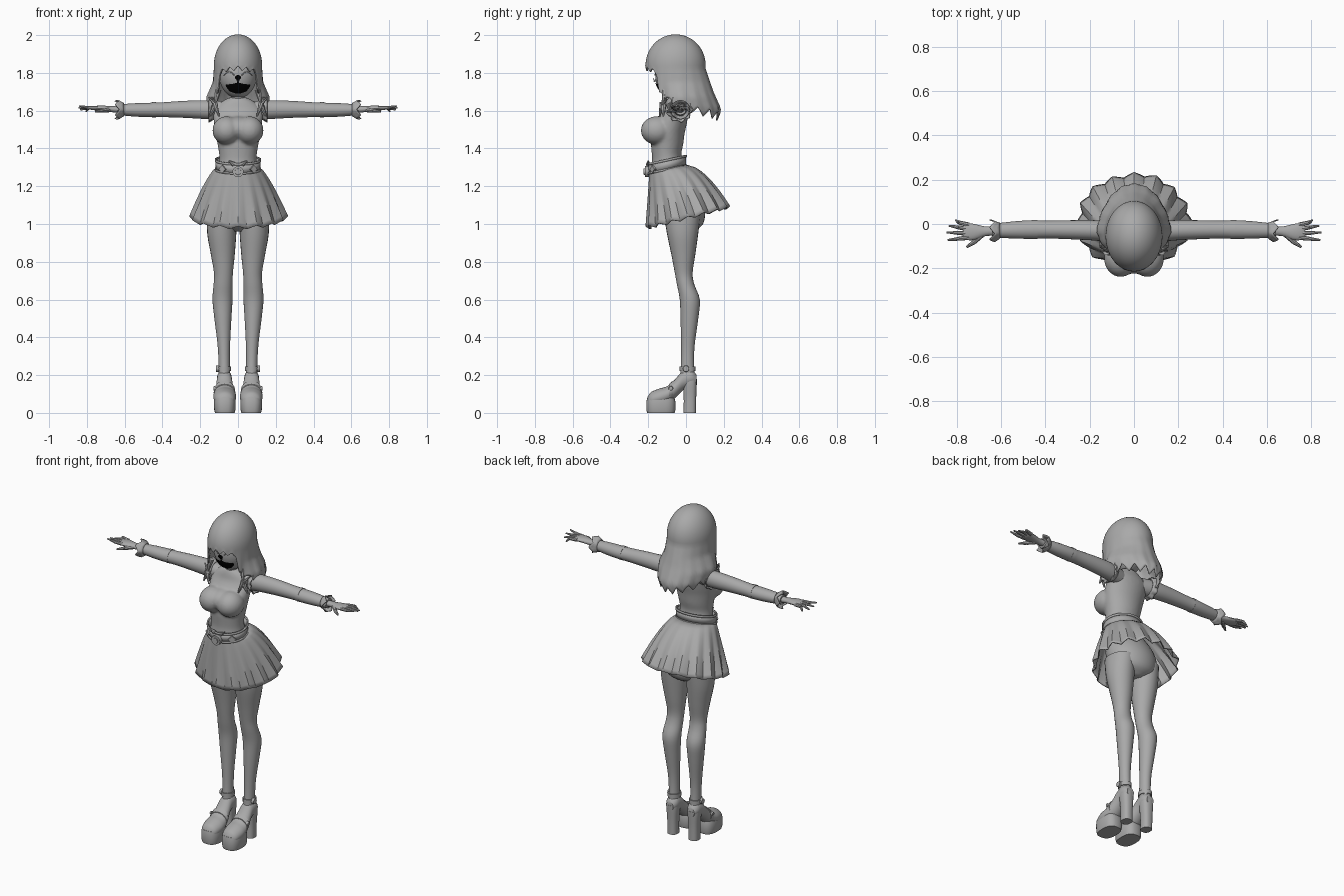
import bpy, bmesh
from math import sin, cos, pi, sqrt, radians
from mathutils import Vector

if "Cube" in bpy.data.objects:
    bpy.data.objects.remove(bpy.data.objects["Cube"])


def material(name, value):
    m = bpy.data.materials.new(name)
    m.use_nodes = True
    m.diffuse_color = (value, value, value, 1)
    m.node_tree.nodes["Principled BSDF"].inputs["Base Color"].default_value = (value, value, value, 1)
    return m


GREY, BLACK = material("plain grey", 0.4), material("black", 0.0)


def finish(name, bm, mat=GREY, mirror=False, thick=0, angle=40):
    bmesh.ops.recalc_face_normals(bm, faces=bm.faces)
    me = bpy.data.meshes.new(name)
    bm.to_mesh(me)
    bm.free()
    me.materials.append(mat)
    ob = bpy.data.objects.new(name, me)
    bpy.context.collection.objects.link(ob)
    if thick:
        mod = ob.modifiers.new("Thickness", 'SOLIDIFY')
        mod.thickness, mod.offset = thick, 0
    if mirror:
        ob.modifiers.new("Mirror", 'MIRROR')
    bpy.ops.object.select_all(action='DESELECT')
    ob.select_set(True)
    bpy.context.view_layer.objects.active = ob
    bpy.ops.object.shade_smooth_by_angle(angle=radians(angle))
    return ob


def interp(x, pts):
    for (x0, y0), (x1, y1) in zip(pts, pts[1:]):
        if x <= x1:
            return y0 + (y1 - y0) * max(0, (x - x0) / (x1 - x0))
    return pts[-1][1]


def spline(rows, steps=4):
    """Smooth interpolation through the section rows."""
    rows = [Vector(r) for r in rows]
    out = []
    for i in range(len(rows) - 1):
        a, b = rows[max(i - 1, 0)], rows[i]
        c, d = rows[i + 1], rows[min(i + 2, len(rows) - 1)]
        for s in range(steps):
            t = s / steps
            out.append(b + (c - a) * (t / 2) + (a * 2 - b * 5 + c * 4 - d) * (t * t / 2)
                       + (b * 3 - a - c * 3 + d) * (t ** 3 / 2))
    return out + [rows[-1]]


def loft(bm, rows, axis='z', n=20, power=1.0, smooth=True):
    """Capped tube through rows of (along, centre a, centre b, radius a, radius b)."""
    order = {'z': (1, 2, 0), 'x': (0, 1, 2), 'y': (1, 0, 2)}[axis]
    rings = []
    for t, a, b, ra, rb in (spline(rows) if smooth else rows):
        ring = []
        for k in range(n):
            c, s = cos(2 * pi * k / n), sin(2 * pi * k / n)
            p = (t, a + ra * abs(c) ** power * (1 if c > 0 else -1),
                 b + rb * abs(s) ** power * (1 if s > 0 else -1))
            ring.append(bm.verts.new([p[i] for i in order]))
        rings.append(ring)
    for r, q in zip(rings, rings[1:]):
        for k in range(n):
            bm.faces.new((r[k], r[(k + 1) % n], q[(k + 1) % n], q[k]))
    bm.faces.new(rings[0])
    bm.faces.new(rings[-1])


def lofted(name, rows, mirror=True, **kw):
    bm = bmesh.new()
    loft(bm, rows, **kw)
    return finish(name, bm, mirror=mirror)


def grid(name, f, nu, nv, closed=True, **kw):
    """Sheet from a function f(u, v)."""
    bm = bmesh.new()
    vs = [[bm.verts.new(f(i / nu, j / nv)) for i in range(nu if closed else nu + 1)] for j in range(nv + 1)]
    for r, q in zip(vs, vs[1:]):
        for i in range(nu):
            k = (i + 1) % len(r)
            bm.faces.new((r[i], r[k], q[k], q[i]))
    bmesh.ops.remove_doubles(bm, verts=bm.verts, dist=0.0002)
    return finish(name, bm, **kw)


def ball(bm, centre, radii):
    vs = bmesh.ops.create_uvsphere(bm, u_segments=32, v_segments=20, radius=1)["verts"]
    for v in vs:
        v.co = Vector(centre) + Vector(a * b for a, b in zip(v.co, radii))


def spike(bm, p, q, r0, r1, n=8):
    """Tapered rod from p to q."""
    p, q = Vector(p), Vector(q)
    rot = (q - p).to_track_quat('Z', 'Y')
    vs = bmesh.ops.create_cone(bm, cap_ends=True, segments=n, radius1=r0, radius2=r1, depth=(q - p).length)["verts"]
    for v in vs:
        v.co = (p + q) / 2 + rot @ v.co


def zigzag(x):
    return abs((x % 1) * 2 - 1) * 2 - 1


# Torso and bust, fused into one skin
bm = bmesh.new()
loft(bm, [(1.26, 0, -.1, .108, .09), (1.33, 0, -.1, .1, .08), (1.37, 0, -.103, .1, .078),
          (1.42, 0, -.1, .108, .085), (1.48, 0, -.095, .12, .088), (1.54, 0, -.08, .128, .086),
          (1.6, 0, -.055, .13, .065), (1.645, 0, -.055, .09, .05), (1.67, 0, -.055, .045, .04)], n=32)
for sx in (-1, 1):
    ball(bm, (sx * .06, -.155, 1.495), (.075, .084, .075))
ball(bm, (0, -.14, 1.505), (.09, .085, .065))
torso = finish("torso", bm, angle=180)
mod = torso.modifiers.new("Fuse", 'REMESH')
mod.mode, mod.voxel_size, mod.use_smooth_shade = 'VOXEL', .008, True
mod = torso.modifiers.new("Soften", 'SMOOTH')
mod.iterations = 6

lofted("neck", [(1.6, 0, -.06, .045, .042), (1.65, 0, -.06, .036, .036), (1.74, 0, -.06, .037, .038)], mirror=False)

# Head with a small nose
HEAD, RADII = (0, -.065, 1.79), (.1, .098, .125)
bm = bmesh.new()
ball(bm, HEAD, RADII)
spike(bm, (0, -.15, 1.765), (0, -.172, 1.757), .012, .002)
finish("head", bm, angle=60)


def on_face(x, z, lift=.003):
    d = 1 - (x / RADII[0]) ** 2 - ((z - HEAD[2]) / RADII[2]) ** 2
    return (x, HEAD[1] - RADII[1] * sqrt(max(d, 0)) - lift, z)


# Painted muzzle and closed eyelids
MUZZLE = [(1.692, .015), (1.702, .045), (1.725, .062), (1.737, .066), (1.742, .03), (1.747, .006),
          (1.762, .005), (1.772, .016), (1.784, .014), (1.788, .004)]


def muzzle(u, v):
    z, w = MUZZLE[round(v * (len(MUZZLE) - 1))]
    return on_face((u * 2 - 1) * w, z, .005 if z < 1.75 else .01)


grid("muzzle_marking", muzzle, 12, len(MUZZLE) - 1, closed=False, mat=BLACK)
grid("eyelid", lambda u, v: on_face(.02 + .055 * u, 1.785 + .018 * sin(pi * u) + .006 * v),
     10, 1, closed=False, mirror=True, thick=.004)


# Hair: rounded cap, fringe, side locks and a long flared back
def hair(u, v):
    t = 2 * pi * u
    a = min(u, 1 - u) * 360
    jag = zigzag(u * 18)
    hem = interp(a, [(0, 1.825), (35, 1.815), (50, 1.8), (57, 1.69), (74, 1.67), (90, 1.63), (115, 1.6), (180, 1.565)])
    hem += jag * (.022 if a > 80 else .012)
    if v < .5:
        r, z = sin(v * pi), 1.84 + .16 * cos(v * pi)
    else:
        r, z = 1, 1.84 + (hem - 1.84) * (v * 2 - 1)
    back = min(1, max(0, (a - 65) / 30))
    rx = interp(z, [(1.57, .145), (1.62, .16), (1.67, .165), (1.75, .13), (1.82, .124)])
    ry = interp(z, [(1.54, .222), (1.61, .234), (1.7, .195), (1.82, .155)])
    rx, ry = .124 + (rx - .124) * back, .155 + (ry - .155) * back
    r *= 1 + .012 * jag * max(0, v - .5) * 2
    return (rx * r * sin(t), -.055 - ry * r * cos(t), z)


grid("hair", hair, 144, 28, thick=.008, angle=50)

# Loose front locks with little bows beside the neck
bm = bmesh.new()
for p, q, r in [((.105, -.11, 1.71), (.125, -.125, 1.62), .018), ((.125, -.125, 1.64), (.1, -.14, 1.57), .016),
                ((.12, -.12, 1.63), (.15, -.12, 1.57), .018), ((.12, -.12, 1.63), (.155, -.1, 1.67), .01)]:
    spike(bm, p, q, r, .004)
ball(bm, (.12, -.125, 1.63), (.014, .014, .014))
finish("front_lock", bm, mirror=True)


def shoulder_frill(u, v):
    t = 2 * pi * u
    r = .05 + .014 * v + .006 * v * zigzag(u * 9)
    return (.125 + .03 * v, -.035 + r * cos(t), 1.607 + r * sin(t))


grid("shoulder_frill", shoulder_frill, 54, 3, mirror=True, thick=.005)

# Sleeves, the elbow band and pointed cuffs
lofted("sleeve", [(.07, -.045, 1.6, .045, .05), (.16, -.03, 1.605, .046, .05), (.28, -.026, 1.607, .043, .045),
                  (.4, -.025, 1.605, .04, .039), (.46, -.025, 1.604, .042, .038), (.55, -.027, 1.604, .038, .035),
                  (.64, -.03, 1.605, .03, .027)], axis='x', n=24)
lofted("elbow_band", [(.435, -.025, 1.605, .043, .04), (.455, -.025, 1.605, .043, .04)], axis='x', smooth=False)


def cuff(u, v):
    r = .033 + .016 * v
    return (.605 + .035 * v + .012 * v * zigzag(u * 5), -.03 + r * cos(2 * pi * u), 1.605 + r * sin(2 * pi * u))


grid("cuff", cuff, 40, 3, mirror=True, thick=.005)

# Hands
bm = bmesh.new()
loft(bm, [(.62, -.03, 1.606, .022, .018), (.67, -.033, 1.608, .022, .016), (.72, -.036, 1.612, .036, .015),
          (.755, -.034, 1.613, .038, .012), (.77, -.034, 1.613, .03, .007)], axis='x', n=16)
for y0, x1, y1, z1 in [(-.004, .805, .018, 1.595), (-.023, .835, -.008, 1.605), (-.043, .845, -.038, 1.615), (-.061, .84, -.072, 1.625)]:
    mid = (.79, (y0 + y1) / 2, 1.615)
    spike(bm, (.745, y0, 1.613), mid, .011, .009)
    spike(bm, mid, (x1, y1, z1), .009, .004)
spike(bm, (.685, -.045, 1.606), (.72, -.08, 1.6), .015, .011)
spike(bm, (.72, -.08, 1.6), (.755, -.105, 1.595), .011, .005)
finish("hand", bm, mirror=True)


# Pleated skirt, lower at the front than at the back
def skirt(u, v):
    t = 2 * pi * u
    back = (1 - cos(t)) / 2
    s = v ** (.85 - .3 * back)
    fold = 1 + (.045 * zigzag(u * 16) + .015 * sin(t * 5)) * v
    top, hem = 1.285 + .03 * back, .98 + .105 * back + .008 * zigzag(u * 16)
    x = (.108 + .14 * s) * fold * sin(t)
    y = -.1 + .11 * s - (.09 + .122 * s) * fold * cos(t)
    return (x, y, top + (hem - top) * v)


grid("skirt", skirt, 128, 12, thick=.006, angle=35)


# Tilted belt with two edges and a round buckle
def belt(z0, height, grow):
    def f(u, v):
        t = 2 * pi * u
        return ((.108 + grow) * sin(t), -.1 - (.09 + grow) * cos(t), z0 - .022 * cos(t) + height * v)
    return f


for name, z0, height, grow in [("belt", 1.288, .05, .006), ("belt_upper_edge", 1.332, .012, .011),
                               ("belt_lower_edge", 1.284, .01, .011)]:
    grid(name, belt(z0, height, grow), 48, 1, thick=.008)
bm = bmesh.new()
spike(bm, (0, -.195, 1.277), (0, -.218, 1.277), .029, .029, 20)
spike(bm, (0, -.21, 1.277), (0, -.224, 1.277), .018, .016, 20)
finish("buckle", bm)
bm = bmesh.new()
spike(bm, (.02, -.2, 1.315), (.05, -.2, 1.335), .013, .003)
spike(bm, (.075, -.165, 1.29), (.085, -.18, 1.29), .024, .022, 4)
finish("belt_trim", bm, mirror=True)

# Hips and legs
lofted("hips", [(.96, 0, -.01, .04, .05), (1.0, 0, -.01, .125, .1), (1.08, 0, -.02, .152, .12),
                (1.17, 0, -.05, .14, .115), (1.28, 0, -.1, .104, .085)], mirror=False, n=32)
lofted("leg", [(1.06, .085, -.02, .078, .098), (.95, .086, -.018, .077, .083), (.83, .08, -.014, .062, .062),
               (.74, .077, -.012, .05, .047), (.68, .079, -.002, .05, .046), (.6, .082, .02, .053, .053),
               (.5, .08, .018, .045, .047), (.36, .075, .01, .033, .036), (.26, .073, .008, .03, .035),
               (.17, .072, .008, .032, .042)], n=24)

# Platform shoes: sole, upper, heel and straps
lofted("sole", [(0, .07, -.133, .052, .073), (.015, .07, -.133, .056, .077), (.06, .07, -.133, .058, .077),
                (.08, .07, -.133, .054, .072)], power=.75, n=28, smooth=False)
lofted("shoe_upper", [(-.203, .07, .06, .025, .025), (-.185, .07, .07, .048, .04), (-.14, .07, .083, .06, .046),
                      (-.1, .07, .095, .058, .046), (-.06, .071, .125, .048, .05), (-.015, .072, .172, .04, .052),
                      (.03, .072, .185, .038, .043), (.056, .072, .175, .024, .026)], axis='y', n=24)
lofted("heel", [(0, .072, .02, .03, .033), (.08, .072, .021, .031, .033), (.15, .072, .02, .036, .037),
                (.18, .072, .02, .036, .038)], power=.8, n=24)
lofted("ankle_strap", [(.222, .073, .008, .036, .042), (.246, .073, .008, .036, .042)], smooth=False)
lofted("instep_strap", [(-.09, .071, .106, .058, .046), (-.07, .071, .122, .055, .048)], axis='y', smooth=False)
bm = bmesh.new()
spike(bm, (.1, .0, .234), (.117, .0, .234), .018, .016, 12)
spike(bm, (.118, -.08, .13), (.13, -.08, .13), .013, .01, 12)
finish("strap_buckle", bm, mirror=True)
